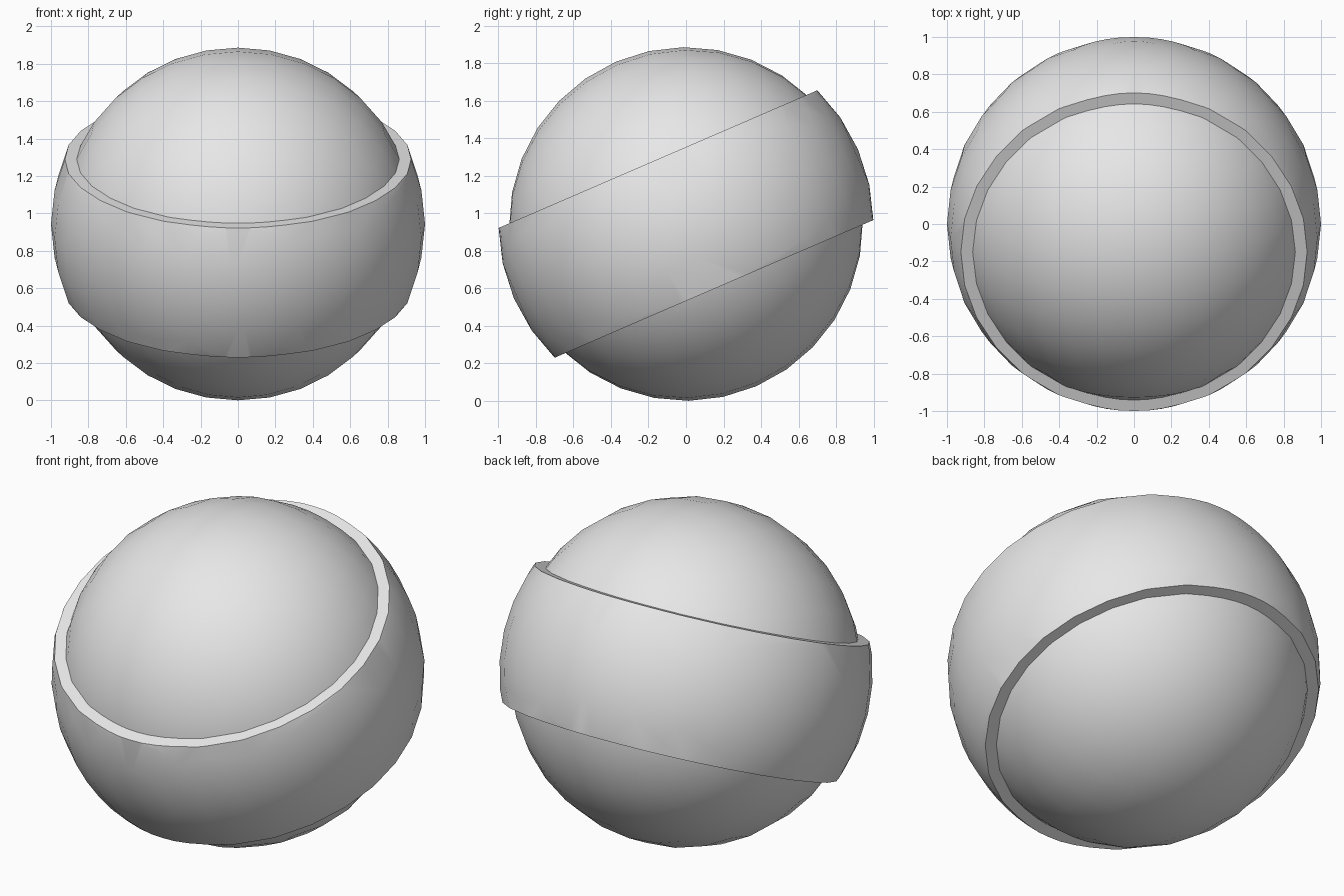
import bpy, bmesh, math
from mathutils import Matrix, Vector

if "Cube" in bpy.data.objects:
    bpy.data.objects.remove(bpy.data.objects["Cube"], do_unlink=True)

CORE_RADIUS, BAND_RADIUS, BAND_HALF = 0.943, 1.0, 0.377
LIP_RADIUS = 0.85          # rim reaches just inside the core
TILT = math.radians(23.36)

grey = bpy.data.materials.new("plain grey")
grey.use_nodes = True
grey.diffuse_color = (0.8, 0.8, 0.8, 1)
grey.node_tree.nodes["Principled BSDF"].inputs["Base Color"].default_value = (0.8, 0.8, 0.8, 1)


def sphere(radius):
    """Ball whose poles lie along y, so they hide beneath the band."""
    bm = bmesh.new()
    bmesh.ops.create_uvsphere(bm, u_segments=32, v_segments=16, radius=radius,
                              matrix=Matrix.Rotation(math.pi / 2, 4, "X"))
    return bm


def finish(bm, name):
    """Turn the mesh into a tilted, smooth object resting at core height."""
    bmesh.ops.recalc_face_normals(bm, faces=bm.faces)
    mesh = bpy.data.meshes.new(name)
    bm.to_mesh(mesh)
    bm.free()
    mesh.materials.append(grey)
    obj = bpy.data.objects.new(name, mesh)
    bpy.context.collection.objects.link(obj)
    obj.location.z = CORE_RADIUS
    obj.rotation_euler.x = TILT
    bpy.ops.object.select_all(action="DESELECT")
    obj.select_set(True)
    bpy.context.view_layer.objects.active = obj
    bpy.ops.object.shade_smooth_by_angle(angle=math.radians(30))


# Inner ball
finish(sphere(CORE_RADIUS), "core_ball")

# Band: slice of a larger ball, with flat rims turned in to the core
band = sphere(BAND_RADIUS)
for side in (-1, 1):
    bmesh.ops.bisect_plane(band, geom=band.verts[:] + band.edges[:] + band.faces[:],
                           plane_co=(0, 0, side * BAND_HALF),
                           plane_no=(0, 0, side), clear_outer=True)
rims = [e for e in band.edges if e.is_boundary]
lip = bmesh.ops.extrude_edge_only(band, edges=rims)["geom"]
for v in (g for g in lip if isinstance(g, bmesh.types.BMVert)):
    flat = Vector((v.co.x, v.co.y, 0)).normalized() * LIP_RADIUS
    v.co = (flat.x, flat.y, v.co.z)
finish(band, "tilted_band")
